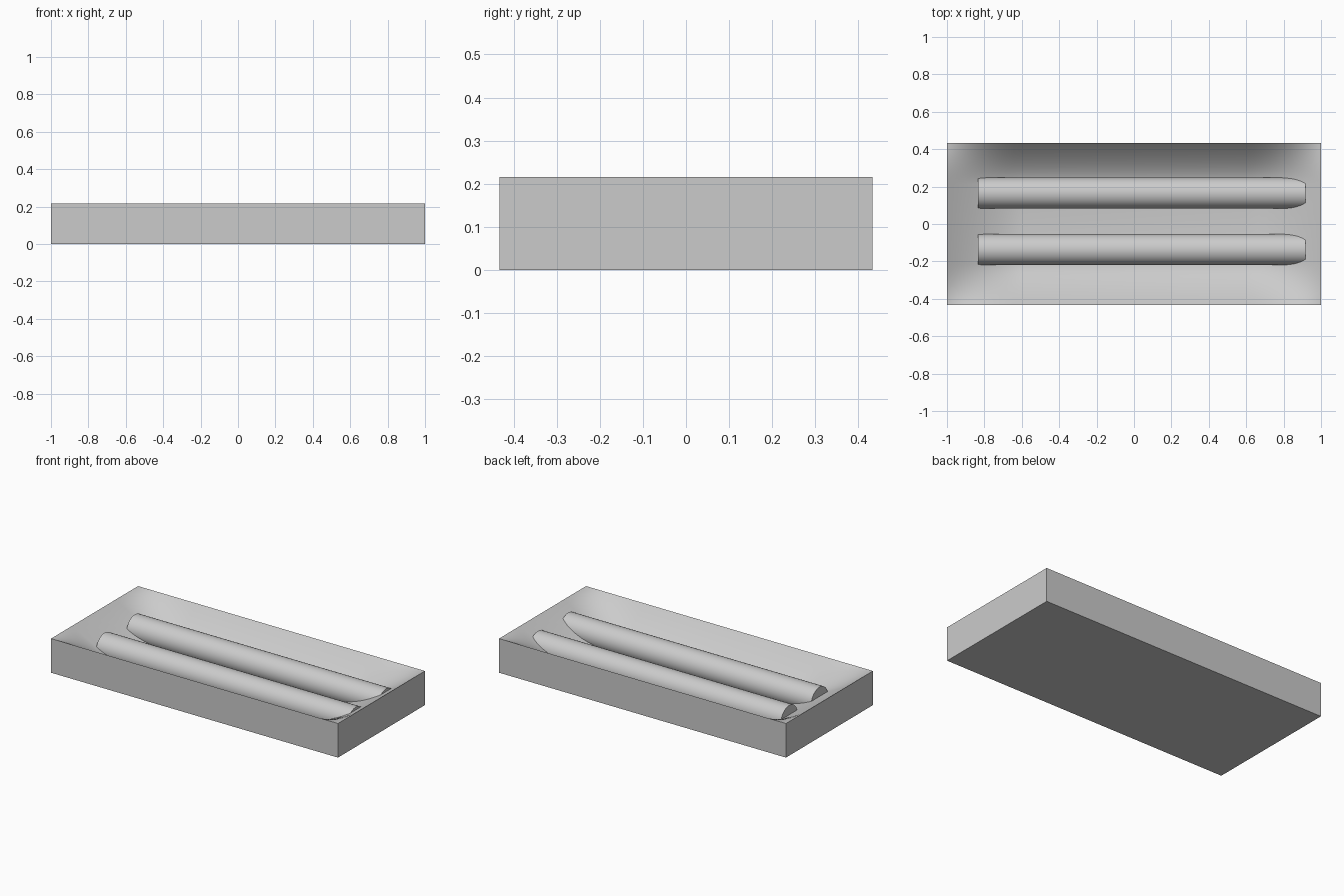
import bpy, bmesh, math

if "Cube" in bpy.data.objects:
    bpy.data.objects.remove(bpy.data.objects["Cube"])

HX, HY, HZ = 1.0, 0.433, 0.215
DEPTH = 0.16            # depth of the dished reflector
REACH_X, REACH_Y = 0.40, 0.22


def finish(obj):
    bpy.ops.object.select_all(action='DESELECT')
    obj.select_set(True)
    bpy.context.view_layer.objects.active = obj
    bpy.ops.object.shade_smooth_by_angle(angle=math.radians(35))


def falloff(distance, reach):
    t = min(max(distance / reach, 0.0), 1.0)
    return 1 - (1 - t) ** 1.6


def stations(half, reach, n=12):
    # dense rows on the curved walls, one flat span between them
    left = [-half + reach * (i / n) ** 1.3 for i in range(n + 1)]
    return left + [-v for v in reversed(left)]


# Housing: straight outer walls, closed bottom, curved reflector dish on top
bm = bmesh.new()
xs, ys = stations(HX, REACH_X), stations(HY, REACH_Y)
grid = [[bm.verts.new((x, y, HZ - DEPTH * falloff(HX - abs(x), REACH_X)
                       * falloff(HY - abs(y), REACH_Y))) for y in ys] for x in xs]
for i in range(len(xs) - 1):
    for j in range(len(ys) - 1):
        bm.faces.new((grid[i][j], grid[i + 1][j], grid[i + 1][j + 1], grid[i][j + 1]))
rim = [e for e in bm.edges if e.is_boundary]
skirt = bmesh.ops.extrude_edge_only(bm, edges=rim)['geom']
for v in skirt:
    if isinstance(v, bmesh.types.BMVert):
        v.co.z = 0
bmesh.ops.holes_fill(bm, edges=[e for e in bm.edges if e.is_boundary], sides=0)
bmesh.ops.recalc_face_normals(bm, faces=bm.faces)
mesh = bpy.data.meshes.new("housing")
bm.to_mesh(mesh)
bm.free()
housing = bpy.data.objects.new("housing", mesh)
bpy.context.collection.objects.link(housing)
finish(housing)

# Two lamp tubes whose ends sink into the sloping dish
X0, X1 = -0.835, 0.917
for name, y in (("back_tube", 0.165), ("front_tube", -0.137)):
    bpy.ops.mesh.primitive_cylinder_add(vertices=48, radius=0.083, depth=X1 - X0,
                                        location=((X0 + X1) / 2, y, 0.10),
                                        rotation=(0, math.pi / 2, 0))
    tube = bpy.context.object
    tube.name = name
    finish(tube)
